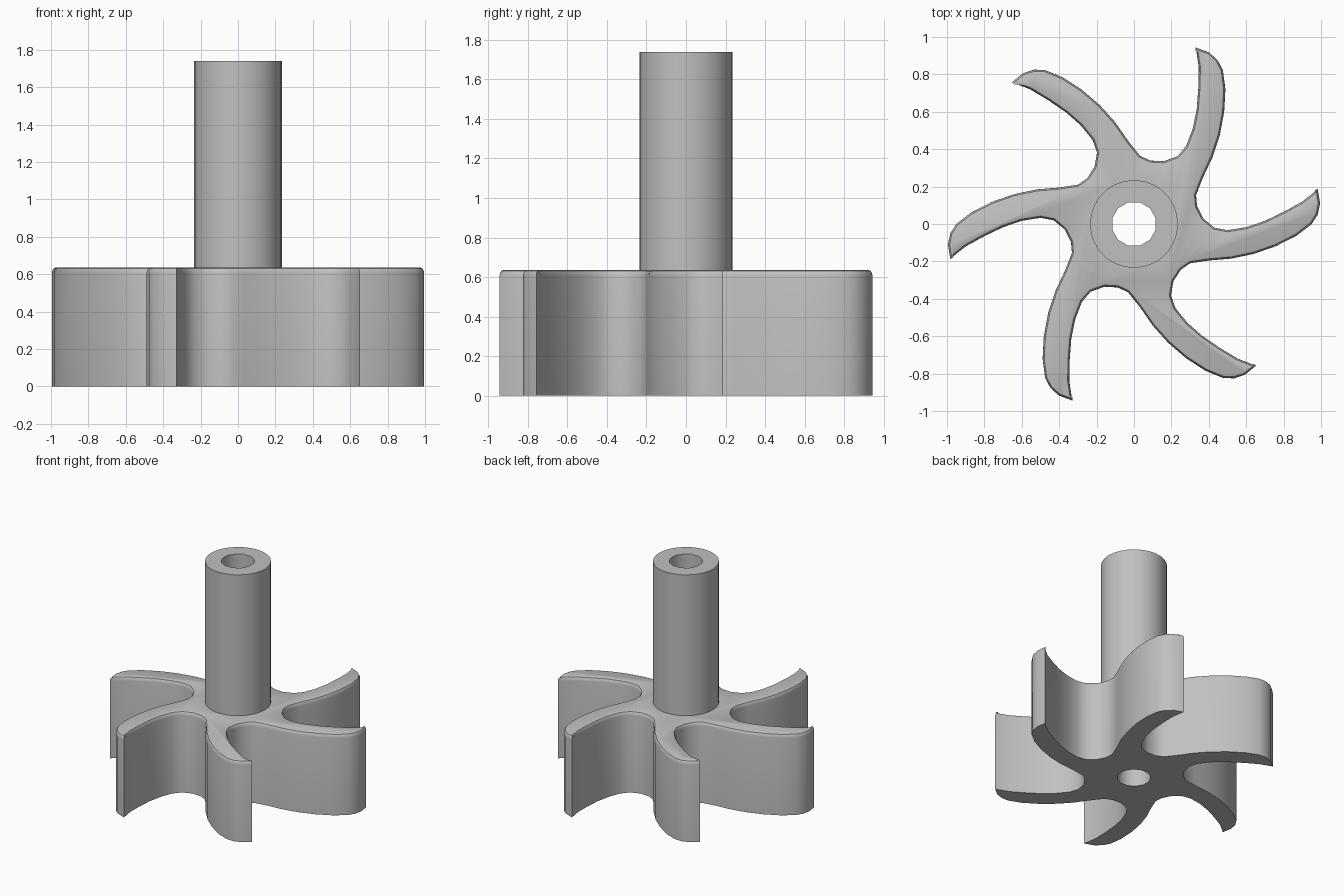
import bpy, bmesh, math

cube = bpy.data.objects.get("Cube")
if cube:
    bpy.data.objects.remove(cube, do_unlink=True)

HUB_H, TOP = 0.635, 1.74
SHAFT_R, BORE_R = 0.235, 0.12

grey = bpy.data.materials.new("plain grey")
grey.use_nodes = True
grey.diffuse_color = (0.53, 0.53, 0.53, 1)
grey.node_tree.nodes["Principled BSDF"].inputs["Base Color"].default_value = (0.53, 0.53, 0.53, 1)


def circle(r, n, phase=0.0):
    return [(r * math.cos(phase + math.tau * i / n), r * math.sin(phase + math.tau * i / n))
            for i in range(n)]


def ring(bm, pts, z):
    return [bm.verts.new((x, y, z)) for x, y in pts]


def wall(bm, low, high):
    n = len(low)
    for i in range(n):
        j = (i + 1) % n
        bm.faces.new((low[i], low[j], high[j], high[i]))


def cap(bm, outer, inner, up):
    """Flat face between two closed loops, facing up or down."""
    edges = []
    for loop in (outer, inner):
        for i, v in enumerate(loop):
            w = loop[(i + 1) % len(loop)]
            edges.append(bm.edges.get((v, w)) or bm.edges.new((v, w)))
    made = bmesh.ops.triangle_fill(bm, use_beauty=True, edges=edges)["geom"]
    faces = [f for f in made if isinstance(f, bmesh.types.BMFace)]
    for f in faces:
        f.normal_update()
        if (f.normal.z > 0) != up:
            f.normal_flip()
    bmesh.ops.dissolve_limit(bm, angle_limit=0.01, verts=[],
                             edges=list({e for f in faces for e in f.edges if e.is_manifold
                                         and all(g in faces for g in e.link_faces)}))


def finish(bm, name):
    mesh = bpy.data.meshes.new(name)
    bm.to_mesh(mesh)
    bm.free()
    mesh.materials.append(grey)
    obj = bpy.data.objects.new(name, mesh)
    bpy.context.collection.objects.link(obj)
    bpy.ops.object.select_all(action='DESELECT')
    obj.select_set(True)
    bpy.context.view_layer.objects.active = obj
    bpy.ops.object.shade_smooth_by_angle(angle=math.radians(32))
    return obj


def inset(pts, d):
    """Move a counter-clockwise outline inward by about d."""
    out = []
    for i, (x, y) in enumerate(pts):
        (ax, ay), (bx, by) = pts[i - 1], pts[(i + 1) % len(pts)]
        tx, ty = bx - ax, by - ay
        size = math.hypot(tx, ty)
        out.append((x - ty / size * d, y + tx / size * d))
    return out


# One curved blade with half a valley on each side, repeated around the axis
blade = [(0.30, -0.21), (0.40, -0.195), (0.52, -0.185), (0.64, -0.16), (0.76, -0.118),
         (0.87, -0.062), (0.95, 0), (0.982, 0.05), (0.995, 0.11), (0.982, 0.187),
         (0.965, 0.172), (0.90, 0.12), (0.80, 0.065), (0.70, 0.017), (0.60, -0.017),
         (0.50, -0.033), (0.43, -0.02), (0.37, 0.03), (0.337, 0.095)]
outline = []
for k in range(6):
    c, s = math.cos(k * math.pi / 3), math.sin(k * math.pi / 3)
    outline += [(x * c - y * s, x * s + y * c) for x, y in blade]

bore = circle(BORE_R, 12, math.pi / 12)
shaft = circle(SHAFT_R, 28)

# Bladed rotor with a rounded upper rim
bm = bmesh.new()
rings = [ring(bm, outline, 0)]
ROUND_W, ROUND_H = 0.018, 0.03
for i in range(4):
    a = i * math.pi / 6
    rings.append(ring(bm, inset(outline, ROUND_W * (1 - math.cos(a))),
                      HUB_H - ROUND_H * (1 - math.sin(a))))
for low, high in zip(rings, rings[1:]):
    wall(bm, low, high)
cap(bm, rings[0], ring(bm, bore, 0), False)
cap(bm, rings[-1], ring(bm, shaft, HUB_H), True)
finish(bm, "bladed_rotor")

# Hollow shaft, bored right through the rotor
bm = bmesh.new()
foot, rim = ring(bm, shaft, HUB_H), ring(bm, shaft, TOP)
bore_top, bore_foot = ring(bm, bore, TOP), ring(bm, bore, 0)
wall(bm, foot, rim)
wall(bm, bore_top, bore_foot)
cap(bm, rim, bore_top, True)
finish(bm, "hollow_shaft")
